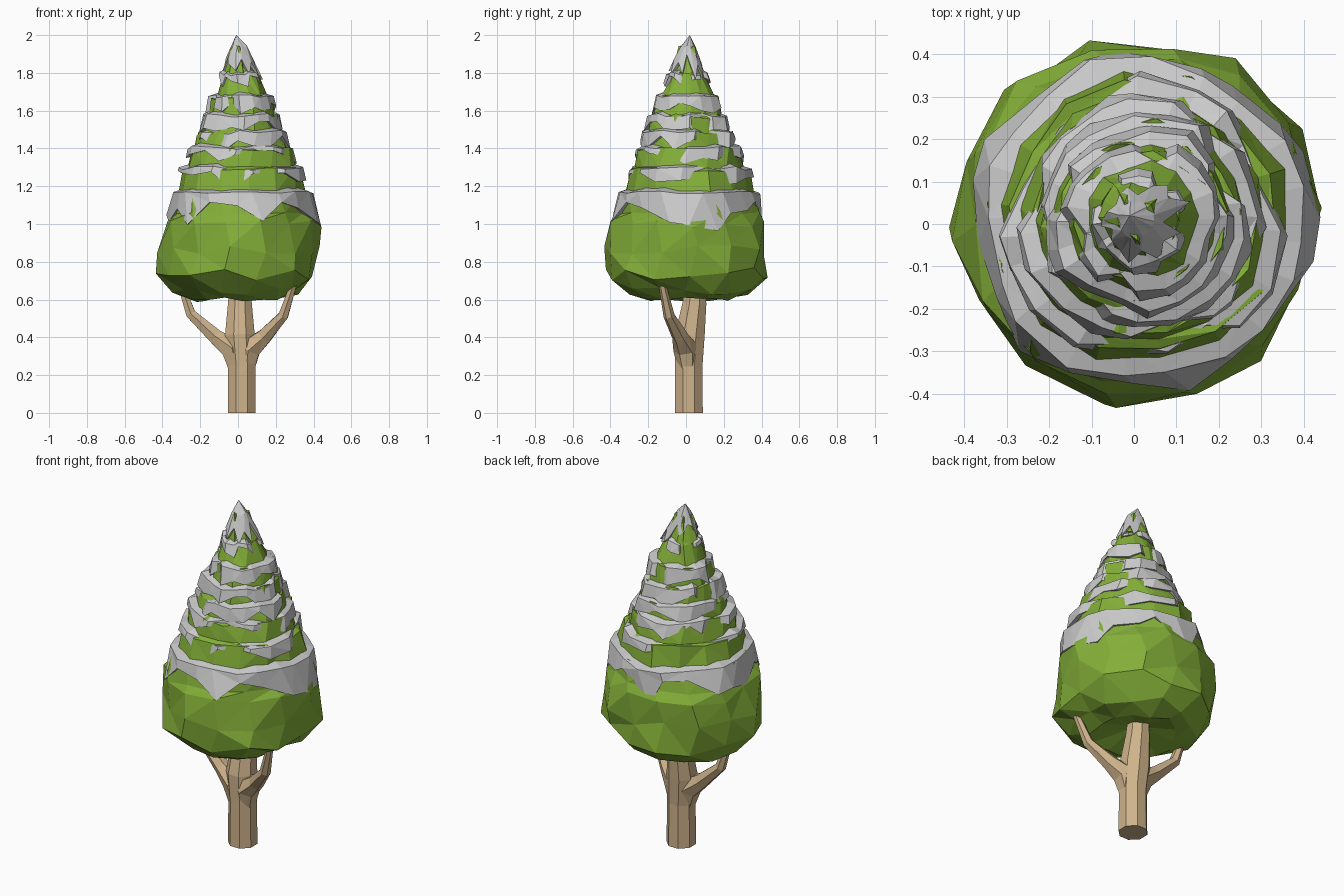
import bpy, bmesh, math, random
from mathutils import Vector

if "Cube" in bpy.data.objects:
    bpy.data.objects.remove(bpy.data.objects["Cube"])

random.seed(11)
N = 14


def material(name, color):
    m = bpy.data.materials.new(name)
    m.diffuse_color = (*color, 1)
    m.use_nodes = True
    m.node_tree.nodes["Principled BSDF"].inputs["Base Color"].default_value = m.diffuse_color
    return m


GREEN = material("leaf green", (0.23, 0.43, 0.04))
BARK = material("bark", (0.62, 0.45, 0.26))


def skin(name, rings, mat=None, closed=False):
    """Bridge equal-sized rings; closed joins last to first, otherwise ends are capped."""
    bm = bmesh.new()
    vs = [[bm.verts.new(p) for p in r] for r in rings]
    n = len(rings[0])
    pairs = list(zip(vs, vs[1:])) + ([(vs[-1], vs[0])] if closed else [])
    for a, b in pairs:
        for i in range(n):
            j = (i + 1) % n
            bm.faces.new((a[i], a[j], b[j], b[i]))
    if not closed:
        bm.faces.new(vs[0][::-1])
        bm.faces.new(vs[-1])
    bmesh.ops.remove_doubles(bm, verts=bm.verts, dist=0.0005)
    bmesh.ops.triangulate(bm, faces=bm.faces[:])
    bmesh.ops.recalc_face_normals(bm, faces=bm.faces[:])
    me = bpy.data.meshes.new(name)
    bm.to_mesh(me)
    bm.free()
    ob = bpy.data.objects.new(name, me)
    bpy.context.collection.objects.link(ob)
    if mat:
        me.materials.append(mat)
    return ob


def tube(name, path, sides):
    """Tapered limb along (x, y, z, radius) points."""
    rings = []
    pts = [Vector(p[:3]) for p in path]
    for k, p in enumerate(pts):
        d = (pts[min(k + 1, len(pts) - 1)] - pts[max(k - 1, 0)]).normalized()
        if k == 0 and p.z == 0:
            d = Vector((0, 0, 1))
        u = d.cross(Vector((0, 1, 0))).normalized()
        v = d.cross(u)
        r = path[k][3]
        rings.append([p + r * (math.cos(a) * u + math.sin(a) * v)
                      for a in (math.tau * (i + 0.5) / sides for i in range(sides))])
    return skin(name, rings, BARK)


# Trunk and two forked branches
tube("trunk", [(0.02, 0.015, 0, 0.08), (0.02, 0.015, 0.25, 0.078), (0.01, 0.02, 0.41, 0.085),
               (0.01, 0.045, 0.58, 0.068), (0.01, 0.05, 0.68, 0.06)], 8)
tube("left_branch", [(0.0, 0.01, 0.22, 0.05), (-0.03, 0.015, 0.34, 0.068), (-0.12, 0.025, 0.405, 0.045),
                     (-0.25, 0.035, 0.525, 0.03), (-0.31, 0.04, 0.70, 0.018)], 6)
tube("right_branch", [(0.04, 0.01, 0.22, 0.05), (0.06, 0.0, 0.34, 0.068), (0.14, -0.03, 0.405, 0.045),
                      (0.24, -0.09, 0.515, 0.03), (0.30, -0.13, 0.70, 0.018)], 6)


# Foliage: rounded skirt, then stepped tiers up to the tip
def polar(t, r, z):
    """Point at fraction t of a turn, with a shared lumpy outline."""
    a = math.tau * t + 0.12 * math.sin(z * 9)
    lump = 1 + 0.03 * math.sin(3 * a + z * 7) + 0.025 * math.sin(5 * a - z * 11)
    lean = 0.02 * max(0, min((z - 0.8) * 3, (2 - z) * 3, 1))
    return Vector((lean + r * lump * math.cos(a), 0.01 + r * lump * math.sin(a), z))


def ring(r, z, jr=0.0, jz=0.0):
    return [polar(i / N, r + random.uniform(-jr, jr), z + random.uniform(-jz, jz)) for i in range(N)]


def env(z):
    return 0.40 - 0.4 * (z - 1)


levels = [1.05, 1.16, 1.29, 1.40, 1.48, 1.57, 1.67, 1.79, 1.93]
foliage = [ring(0.001, 0.66), ring(0.22, 0.60, 0.02, 0.015), ring(0.33, 0.64, 0.02, 0.03),
           ring(0.425, 0.73, 0.02, 0.04), ring(0.425, 0.86, 0.01, 0.03), ring(0.415, 1.0, 0.01, 0.02)]
tiers = []
for zb, zt in zip(levels, levels[1:]):
    rb = env(zb) + 0.006
    rt = rb - (rb - env(zt)) * (0.45 if zt < 1.7 else 0.8)
    tiers.append((zb, rb, zt, rt))
    foliage += [ring(rb, zb, 0.006, 0.015), ring(rt, zt, 0.01, 0.015)]
foliage.append(ring(0.001, 1.94))
skin("foliage", foliage, GREEN)

# Snow: one draped collar per ledge; ragged hem, thinning out in places to bare leaves
M = 19
drape = [(0.02, 0.2), (-0.02, 0.1), (-0.01, 0.07), (0.0, 0.08), (0.02, 0.09),
         (0.02, 0.09), (-0.02, 0.05), (0.02, 0.18)]
for k, ((zb, rb, zt, rt), (dmin, dmax)) in enumerate(zip(tiers, drape)):
    last = k == len(tiers) - 1
    noise = [random.random() for _ in range(M)]
    bare = [random.random() < (0.0 if last or k == 0 else 0.22) for _ in range(M)]
    inner, shoulder, hem, under = [], [], [], []
    for i in range(M):
        t = (i + random.uniform(-0.25, 0.25)) / M
        d = max(0.005, dmin + (dmax - dmin) * noise[i])
        z = zt + random.uniform(-0.01, 0.012)
        thick = -0.02 if bare[i] else random.uniform(0.004, 0.02)
        rh = rt + (rb - rt) * d / (zt - zb)
        zh = z - d - 0.01
        top = Vector((-0.01, 0.02, 2)) if last else polar(t, env(zt) - 0.025, z + (0.0 if bare[i] else 0.025))
        inner.append(top)
        shoulder.append(polar(t, rt + (0.003 if last else thick), z + 0.004))
        hem.append(polar(t, rh + thick + 0.004, zh))
        under.append(polar(t, rh - 0.025, zh + 0.008))
    skin("snow_cap" if last else f"snow_layer_{k + 1}", [inner, shoulder, hem, under], closed=True)
